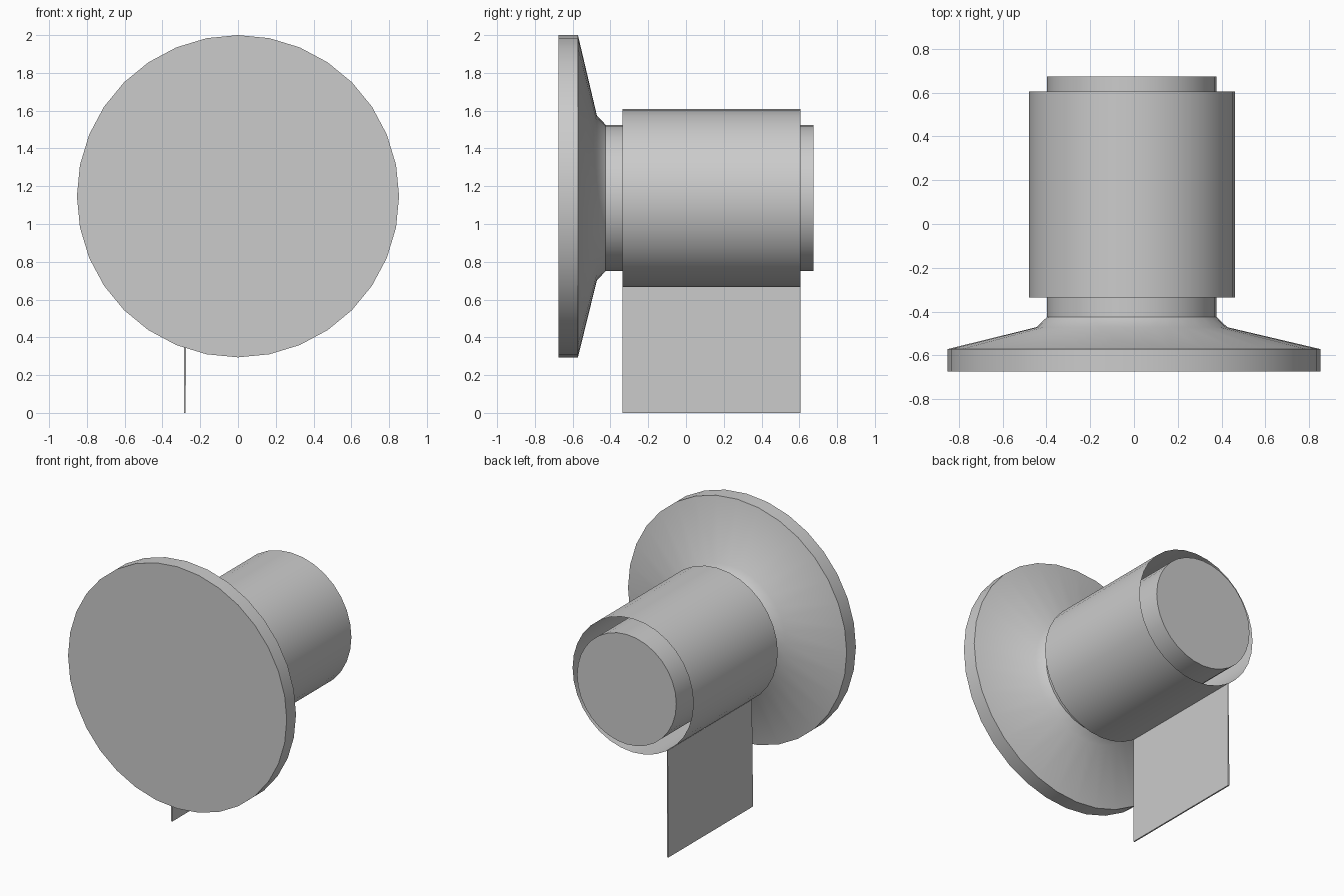
import bpy, bmesh, math

if "Cube" in bpy.data.objects:
    bpy.data.objects.remove(bpy.data.objects["Cube"])

SIDES = 32


def finish(bm, name):
    bmesh.ops.recalc_face_normals(bm, faces=bm.faces)
    mesh = bpy.data.meshes.new(name)
    bm.to_mesh(mesh)
    bm.free()
    obj = bpy.data.objects.new(name, mesh)
    bpy.context.collection.objects.link(obj)
    bpy.ops.object.select_all(action='DESELECT')
    obj.select_set(True)
    bpy.context.view_layer.objects.active = obj
    bpy.ops.object.shade_smooth_by_angle(angle=math.radians(35))
    return obj


def loft(name, rings, capped):
    """Join circular rings (x centre, y, z centre, radius) along y."""
    bm = bmesh.new()
    loops = []
    for cx, y, cz, r in rings:
        loops.append([bm.verts.new((cx + r * math.sin(math.tau * i / SIDES), y,
                                    cz + r * math.cos(math.tau * i / SIDES)))
                      for i in range(SIDES)])
    for a, b in zip(loops, loops[1:]):
        for i in range(SIDES):
            j = (i + 1) % SIDES
            bm.faces.new((a[i], a[j], b[j], b[i]))
    if capped:
        bm.faces.new(loops[0])
        bm.faces.new(loops[-1])
    return finish(bm, name)


# Wall plate flaring into the spindle
CX, CZ = -0.01, 1.138
loft("wall_plate_and_spindle", [
    (0, -0.675, 1.147, 0.853),
    (0, -0.572, 1.147, 0.853),
    (CX, -0.472, CZ, 0.437),
    (CX, -0.425, CZ, 0.387),
    (CX, 0.675, CZ, 0.387),
], True)

# Open paper tube around the spindle
loft("paper_roll", [(CX, -0.335, CZ, 0.471), (CX, 0.605, CZ, 0.471)], False)

# Hanging sheet, a thin strip extruded along y
bm = bmesh.new()
profile = [(-0.275, 0.755), (-0.277, 0.0), (-0.287, 0.0), (-0.287, 0.15), (-0.280, 0.752)]
face = bm.faces.new([bm.verts.new((x, -0.335, z)) for x, z in profile])
ext = bmesh.ops.extrude_face_region(bm, geom=[face])
bmesh.ops.translate(bm, vec=(0, 0.94, 0),
                    verts=[g for g in ext["geom"] if isinstance(g, bmesh.types.BMVert)])
if not face.is_valid or len(bm.faces) < 7:
    bm.faces.new([v for v in bm.verts if v.co.y < 0])
finish(bm, "hanging_sheet")
